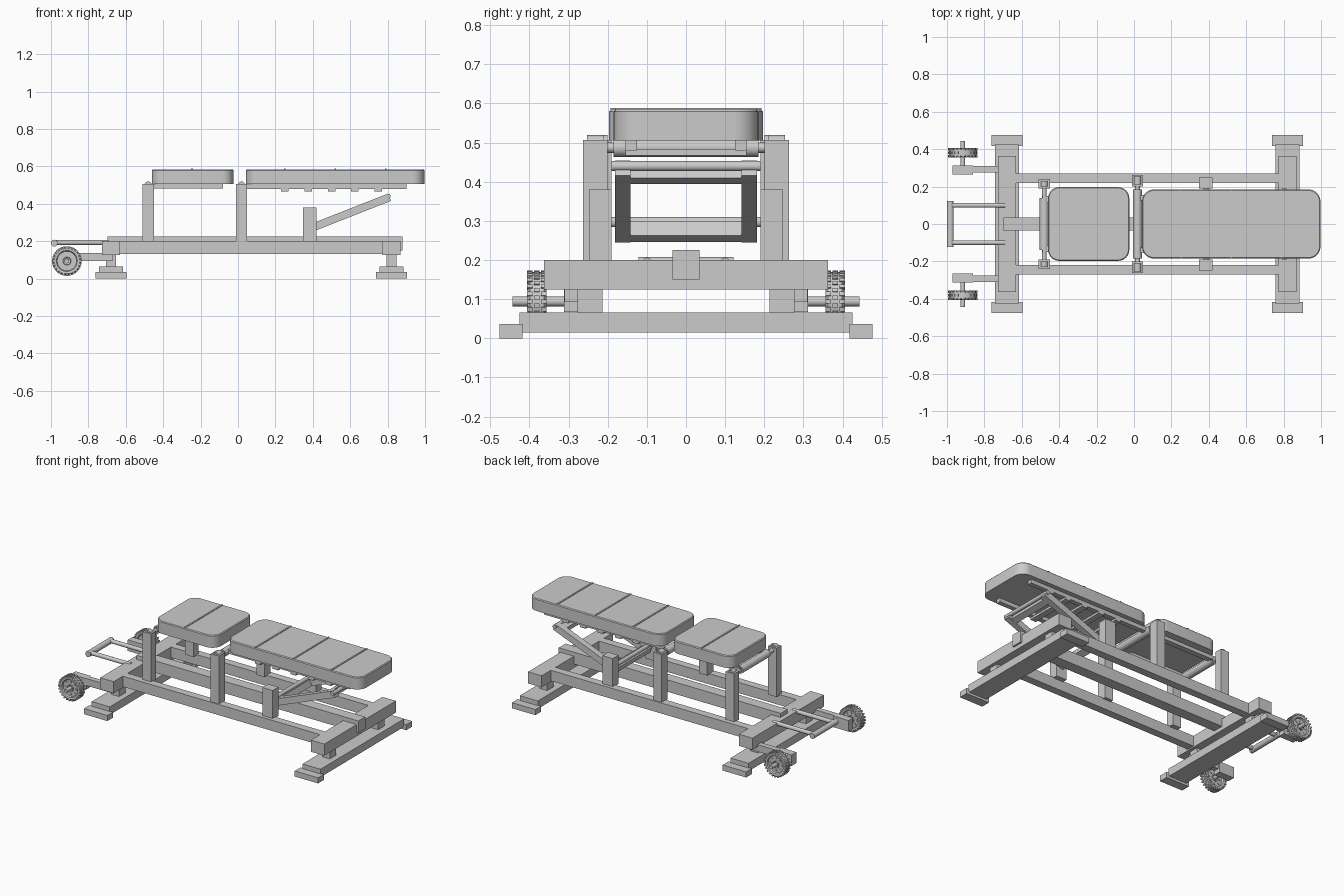
import bpy, bmesh
from math import sin, cos, pi, atan2, hypot
from mathutils import Matrix

if "Cube" in bpy.data.objects:
    bpy.data.objects.remove(bpy.data.objects["Cube"])


def finish(name, bm, smooth=False):
    bmesh.ops.recalc_face_normals(bm, faces=bm.faces)
    me = bpy.data.meshes.new(name)
    bm.to_mesh(me)
    bm.free()
    ob = bpy.data.objects.new(name, me)
    bpy.context.collection.objects.link(ob)
    if smooth:
        bpy.ops.object.select_all(action='DESELECT')
        ob.select_set(True)
        bpy.context.view_layer.objects.active = ob
        bpy.ops.object.shade_smooth_by_angle(angle=0.6)
    return ob


def add_box(bm, x, y, z, m=Matrix()):
    c = [(a + b) / 2 for a, b in (x, y, z)]
    s = [b - a for a, b in (x, y, z)]
    bmesh.ops.create_cube(bm, size=1, matrix=m @ Matrix.Translation(c) @ Matrix.Diagonal((*s, 1)))


def box(name, x, y, z):
    bm = bmesh.new()
    add_box(bm, x, y, z)
    return finish(name, bm)


def pair(name, x, y, z):
    # mirrored left / right boxes
    box(name + "_near", x, (-y[1], -y[0]), z)
    box(name + "_far", x, y, z)


def rod(name, axis, lo, hi, a, b, r, n=20):
    # cylinder along x (a=y, b=z) or along y (a=x, b=z)
    bm = bmesh.new()
    mid = (lo + hi) / 2
    if axis == 'X':
        m = Matrix.Translation((mid, a, b)) @ Matrix.Rotation(pi / 2, 4, 'Y')
    else:
        m = Matrix.Translation((a, mid, b)) @ Matrix.Rotation(pi / 2, 4, 'X')
    bmesh.ops.create_cone(bm, cap_ends=True, segments=n, radius1=r, radius2=r, depth=hi - lo, matrix=m)
    return finish(name, bm, True)


def pad(name, x0, x1, hy, z0, z1, r):
    # cushion: rounded rectangle, extruded with a slight top bevel
    bm = bmesh.new()

    def ring(inset, z):
        vs = []
        for k, (cx, cy) in enumerate(((x1 - r, hy - r), (x0 + r, hy - r), (x0 + r, r - hy), (x1 - r, r - hy))):
            for i in range(9):
                t = k * pi / 2 + i * pi / 16
                vs.append(bm.verts.new((cx + (r - inset) * cos(t), cy + (r - inset) * sin(t), z)))
        return vs
    rings = [ring(0, z0), ring(0, z1 - 0.005), ring(0.005, z1)]
    for a, b in zip(rings, rings[1:]):
        for i in range(len(a)):
            j = (i + 1) % len(a)
            bm.faces.new((a[i], a[j], b[j], b[i]))
    bm.faces.new(rings[0])
    bm.faces.new(rings[-1])
    return finish(name, bm, True)


def upright(name, x0, x1, y0, y1, z0, z1):
    # post with a small rounded cap at its top
    pair(name, (x0, x1), (y0, y1), (z0, z1))
    for s in (-1, 1):
        a, b = sorted((s * y0, s * y1))
        rod(name + "_cap", 'Y', a + 0.01, b - 0.01, (x0 + x1) / 2, z1 - 0.008, 0.02)


# floor stands: cross beam, ground beam, short posts and end feet
for label, cx in (("rear", -0.678), ("front", 0.82)):
    box(label + "_cross_beam", (cx - 0.048, cx + 0.048), (-0.363, 0.363), (0.125, 0.2))
    box(label + "_ground_beam", (cx - 0.064, cx + 0.064), (-0.425, 0.425), (0.015, 0.066))
    pair(label + "_stand_post", (cx - 0.027, cx + 0.027), (0.213, 0.277), (0.06, 0.13))
    pair(label + "_foot", (cx - 0.083, cx + 0.083), (0.418, 0.477), (0, 0.036))

# long rails
box("centre_spine", (-0.697, 0.88), (-0.035, 0.035), (0.15, 0.226))
pair("side_rail", (-0.64, 0.78), (0.22, 0.27), (0.132, 0.2))

# uprights carrying the pads
upright("seat_upright", -0.51, -0.45, 0.19, 0.24, 0.195, 0.507)
upright("hinge_upright", -0.01, 0.048, 0.2, 0.263, 0.195, 0.507)
pair("support_upright", (0.347, 0.42), (0.19, 0.248), (0.195, 0.38))

# hinge rollers and shafts
for label, cx, h, hy in (("seat", -0.48, 0.14, 0.2), ("hinge", 0.019, 0.185, 0.21)):
    rod(label + "_roller", 'Y', -h, h, cx, 0.487, 0.024)
    rod(label + "_shaft", 'Y', -hy, hy, cx, 0.487, 0.013)

# padded cushions with seams
pad("seat_pad", -0.46, -0.025, 0.197, 0.505, 0.584, 0.06)
pad("back_pad", 0.043, 0.997, 0.185, 0.505, 0.584, 0.065)
for x, h in ((-0.245, 0.193), (0.25, 0.181), (0.52, 0.181), (0.79, 0.181)):
    box("pad_seam", (x - 0.005, x + 0.005), (-h, h), (0.58, 0.588))

# frames under the pads
pair("seat_frame_strip", (-0.49, -0.08), (0.115, 0.15), (0.482, 0.506))
pair("back_frame_strip", (0.01, 0.9), (0.125, 0.155), (0.48, 0.506))
for x in (0.25, 0.375, 0.5, 0.625, 0.75):
    box("back_rack_bar", (x - 0.02, x + 0.02), (-0.155, 0.155), (0.467, 0.482))

# tilting support frame for the back
ax, az, bx, bz = 0.385, 0.268, 0.81, 0.435
length = hypot(bx - ax, bz - az)
tilt = Matrix.Translation((ax, 0, az)) @ Matrix.Rotation(-atan2(bz - az, bx - ax), 4, 'Y')
bm = bmesh.new()
for s in (-1, 1):
    y = sorted((s * 0.142, s * 0.182))
    add_box(bm, (-0.01, length), y, (-0.021, 0.021), tilt)
add_box(bm, (-0.01, 0.035), (-0.15, 0.15), (-0.02, 0.02), tilt)
add_box(bm, (length - 0.06, length - 0.02), (-0.15, 0.15), (-0.02, 0.02), tilt)
finish("support_frame", bm)
rod("support_pivot", 'Y', -0.2, 0.2, 0.385, 0.297, 0.013)
rod("support_roller", 'Y', -0.19, 0.19, 0.803, 0.44, 0.013)

# pull handle
for s in (-1, 1):
    rod("handle_rod", 'X', -0.985, -0.69, s * 0.1, 0.193, 0.013)
rod("handle_grip", 'Y', -0.122, 0.122, -0.982, 0.19, 0.018)

# transport wheels
WX, WZ = -0.915, 0.094


def wheel(name, cy):
    bm = bmesh.new()
    profile = [(0.012, 0.012), (0.02, 0.018), (0.022, 0.012), (0.052, 0.012), (0.056, 0.022), (0.068, 0.024),
               (0.075, 0.018), (0.075, -0.018), (0.068, -0.024), (0.056, -0.022), (0.052, -0.012),
               (0.022, -0.012), (0.02, -0.018), (0.012, -0.012)]
    n = 32
    rings = [[bm.verts.new((WX + r * cos(2 * pi * i / n), cy + y, WZ + r * sin(2 * pi * i / n)))
              for r, y in profile] for i in range(n)]
    for i in range(n):
        a, b = rings[i], rings[(i + 1) % n]
        for j in range(len(profile)):
            k = (j + 1) % len(profile)
            bm.faces.new((a[j], a[k], b[k], b[j]))
    finish(name, bm, True)
    # staggered tread blocks
    bm = bmesh.new()
    for i in range(24):
        for row, y in enumerate((-0.018, 0, 0.018)):
            t = 2 * pi * (i + 0.5 * (row % 2)) / 24
            m = Matrix.Translation((WX, cy, WZ)) @ Matrix.Rotation(t, 4, 'Y')
            add_box(bm, (0.068, 0.079), (y - 0.007, y + 0.007), (-0.005, 0.005), m)
    finish(name + "_tread", bm)
    # ring of hub studs
    for i in range(8):
        t = 2 * pi * i / 8
        rod(name + "_stud", 'Y', cy - 0.015, cy + 0.015, WX + 0.038 * cos(t), WZ + 0.038 * sin(t), 0.007, 10)


pair("wheel_arm", (-0.88, -0.67), (0.275, 0.31), (0.093, 0.138))
pair("wheel_block", (-0.97, -0.862), (0.265, 0.312), (0.067, 0.138))
for s, label in ((-1, "near"), (1, "far")):
    a, b = sorted((s * 0.3, s * 0.444))
    rod("axle_" + label, 'Y', a, b, WX, WZ, 0.0125)
    wheel("wheel_" + label, s * 0.381)
